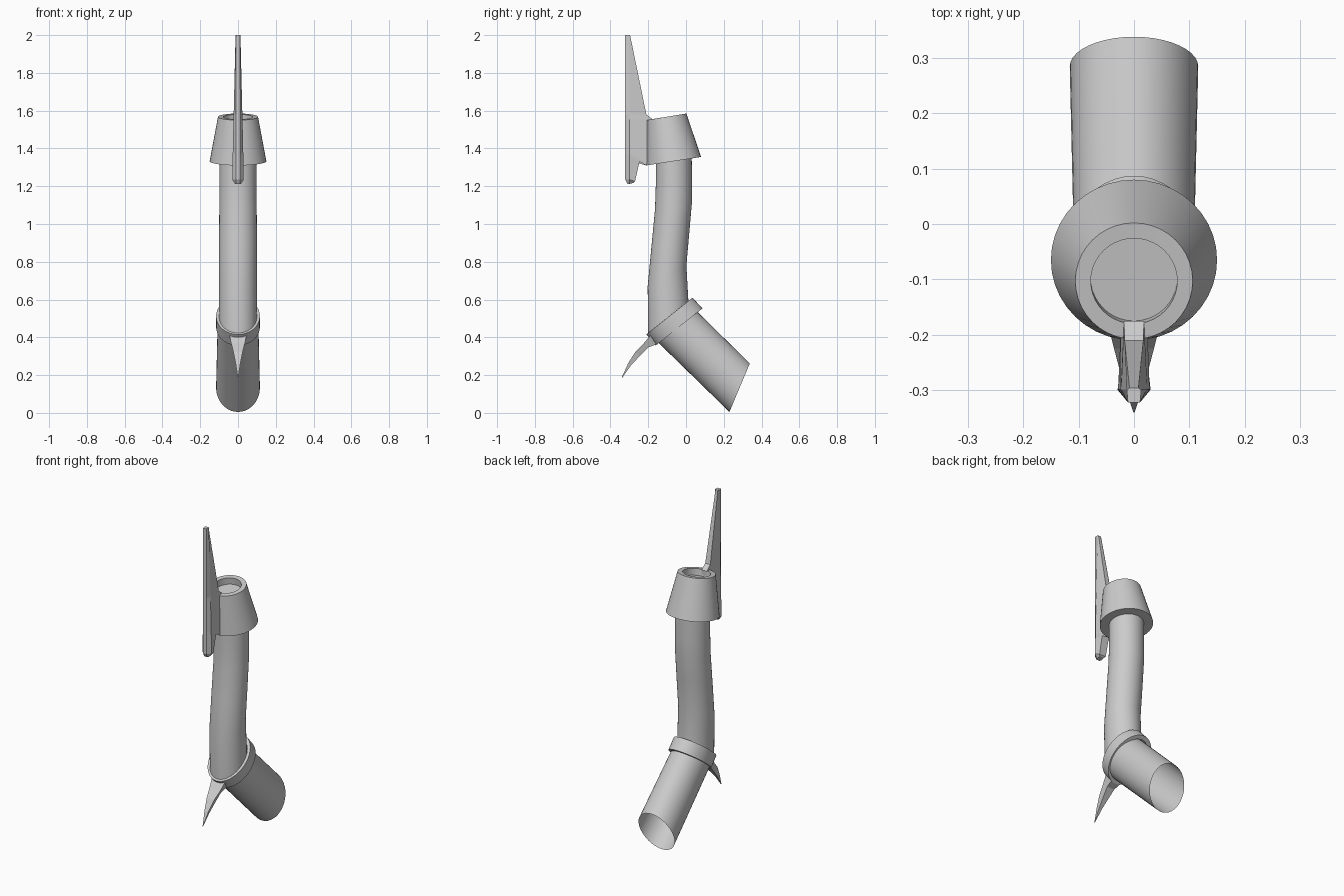
import bpy, bmesh, math

if "Cube" in bpy.data.objects:
    bpy.data.objects.remove(bpy.data.objects["Cube"])

SIDES = 40


def finish(name, bm, smooth=True):
    bmesh.ops.recalc_face_normals(bm, faces=bm.faces)
    me = bpy.data.meshes.new(name)
    bm.to_mesh(me)
    bm.free()
    ob = bpy.data.objects.new(name, me)
    bpy.context.collection.objects.link(ob)
    bpy.ops.object.select_all(action='DESELECT')
    ob.select_set(True)
    bpy.context.view_layer.objects.active = ob
    if smooth:
        bpy.ops.object.shade_smooth_by_angle(angle=math.radians(30))
    return ob


def ellipse(front, back, rx):
    """Ring of points through two side-view (y, z) points, half-width rx in x."""
    cy, cz = (front[0] + back[0]) / 2, (front[1] + back[1]) / 2
    hy, hz = (back[0] - front[0]) / 2, (back[1] - front[1]) / 2
    return [(rx * math.sin(a), cy + hy * math.cos(a), cz + hz * math.cos(a))
            for a in (2 * math.pi * i / SIDES for i in range(SIDES))]


def loft(name, sections, caps=(False, False), loop=False, smooth=True):
    bm = bmesh.new()
    rings = [[bm.verts.new(p) for p in s] for s in sections]
    n = len(rings[0])
    pairs = list(zip(rings, rings[1:]))
    if loop:
        pairs.append((rings[-1], rings[0]))
    for a, b in pairs:
        for i in range(n):
            j = (i + 1) % n
            bm.faces.new((a[i], a[j], b[j], b[i]))
    for ring, cap in zip((rings[0], rings[-1]), caps):
        if cap:
            bm.faces.new(ring)
    return finish(name, bm, smooth)


# Bent upright stem
loft("stem", [ellipse(*r) for r in (
    ((-0.16, 1.34), (0.03, 1.37), 0.098),
    ((-0.16, 1.20), (0.032, 1.21), 0.098),
    ((-0.164, 1.08), (0.031, 1.11), 0.099),
    ((-0.182, 0.89), (0.017, 0.95), 0.1),
    ((-0.203, 0.67), (0.002, 0.78), 0.1),
    ((-0.20, 0.41), (0.013, 0.585), 0.1))])

# Tapered head with a shallow recess in the top
loft("head", [ellipse(*r) for r in (
    ((-0.16, 1.318), (0.03, 1.347), 0.098),
    ((-0.21, 1.31), (0.08, 1.355), 0.15),
    ((-0.208, 1.55), (0.002, 1.585), 0.106),
    ((-0.180, 1.555), (-0.026, 1.58), 0.078),
    ((-0.175, 1.515), (-0.021, 1.54), 0.078))], caps=(False, True))

# Slanted collar where the stem meets the lower tube
loft("collar", [ellipse(*r) for r in (
    ((-0.21, 0.415), (0.035, 0.61), 0.116),
    ((-0.16, 0.357), (0.087, 0.553), 0.116),
    ((-0.14, 0.373), (0.067, 0.537), 0.098),
    ((-0.192, 0.43), (0.017, 0.596), 0.1))], loop=True)

# Open lower tube
loft("lower_tube", [ellipse(*r) for r in (
    ((-0.16, 0.385), (0.045, 0.55), 0.108),
    ((0.23, 0.005), (0.338, 0.262), 0.116))])


# Front fin: faceted blade, each section is (back y, back z, back w, mid w, front z)
def fin_section(yb, zb, wb, wm, zf, yf=-0.322):
    return [(wb, yb, zb), (wm, -0.299, zf), (0.011, yf, zf),
            (-0.011, yf, zf), (-wm, -0.299, zf), (-wb, yb, zb)]


loft("fin", [fin_section(*s) for s in (
    (-0.296, 2.0, 0.008, 0.013, 2.0),
    (-0.21, 1.58, 0.017, 0.023, 1.58),
    (-0.175, 1.553, 0.018, 0.024, 1.553),
    (-0.18, 1.315, 0.024, 0.028, 1.37),
    (-0.21, 1.31, 0.024, 0.028, 1.36),
    (-0.245, 1.335, 0.024, 0.029, 1.335),
    (-0.27, 1.225, 0.022, 0.030, 1.235),
    (-0.278, 1.218, 0.014, 0.015, 1.212, -0.31))], caps=(True, True), smooth=False)


# Curved spike hanging from the collar: top ridge, wide middle, underside
def spike_section(top, low, w):
    return [(-w, *top), (w, *top), (w * 0.7, *low), (-w * 0.7, *low)]


loft("spike", [spike_section(*s) for s in (
    ((-0.185, 0.415), (-0.15, 0.365), 0.046),
    ((-0.225, 0.367), (-0.20, 0.347), 0.036),
    ((-0.267, 0.325), (-0.246, 0.30), 0.025),
    ((-0.305, 0.265), (-0.294, 0.248), 0.013),
    ((-0.34, 0.188), (-0.338, 0.185), 0.001))], caps=(True, True), smooth=False)
